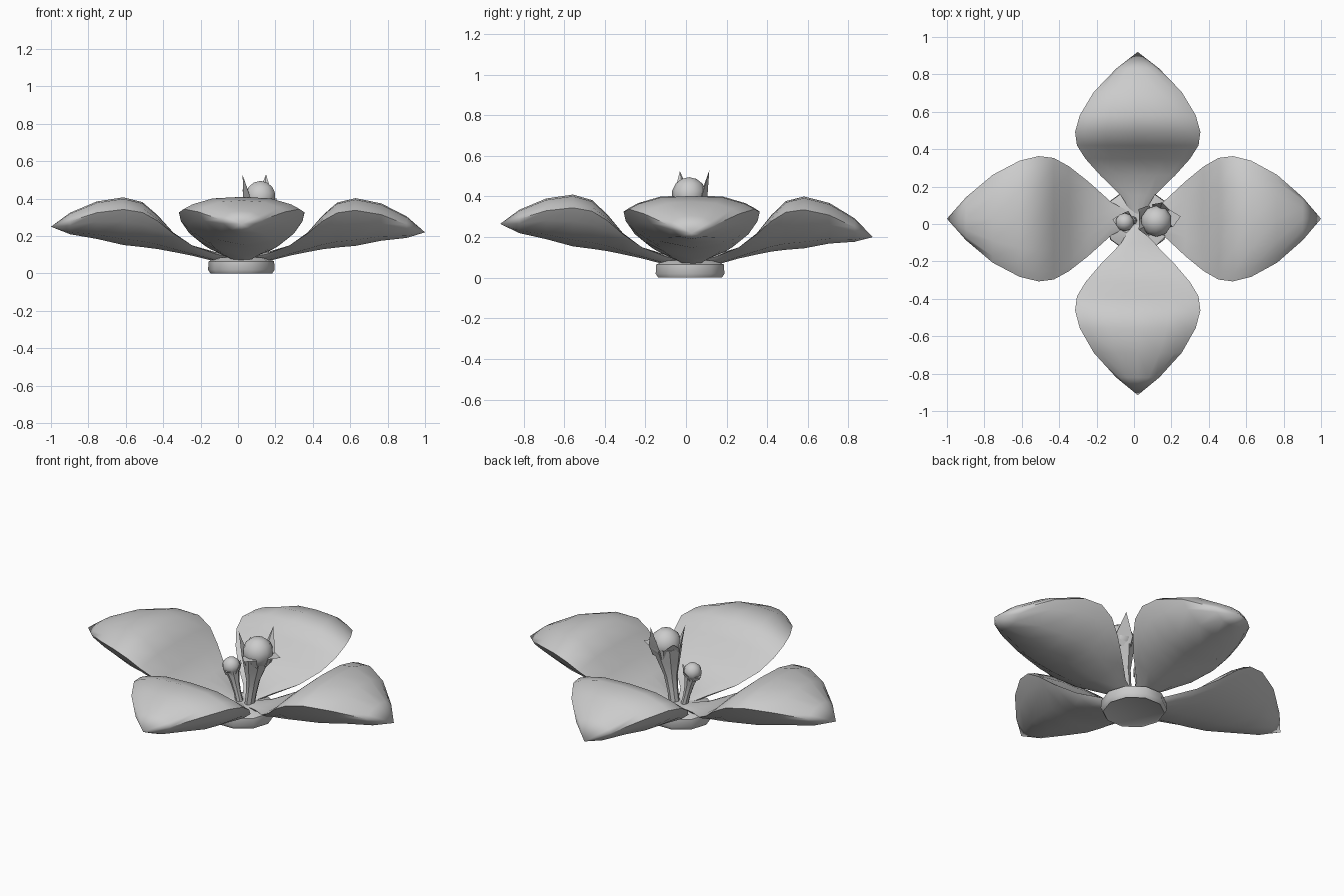
import bpy, bmesh, math
from mathutils import Vector, Matrix

if "Cube" in bpy.data.objects:
    bpy.data.objects.remove(bpy.data.objects["Cube"])


def finish(name, bm, angle=40):
    bmesh.ops.recalc_face_normals(bm, faces=bm.faces)
    me = bpy.data.meshes.new(name)
    bm.to_mesh(me)
    bm.free()
    ob = bpy.data.objects.new(name, me)
    bpy.context.collection.objects.link(ob)
    bpy.ops.object.select_all(action='DESELECT')
    ob.select_set(True)
    bpy.context.view_layer.objects.active = ob
    bpy.ops.object.shade_smooth_by_angle(angle=math.radians(angle))
    return ob


def loft(name, rings, tip=None, angle=40):
    """Skin closed rings, capping the ends or closing on a tip point."""
    bm = bmesh.new()
    loops = [[bm.verts.new(p) for p in ring] for ring in rings]
    n = len(loops[0])
    for a, b in zip(loops, loops[1:]):
        for i in range(n):
            j = (i + 1) % n
            bm.faces.new((a[i], a[j], b[j], b[i]))
    bm.faces.new(loops[0][::-1])
    if tip is None:
        bm.faces.new(loops[-1])
    else:
        t = bm.verts.new(tip)
        for i in range(n):
            bm.faces.new((loops[-1][i], loops[-1][(i + 1) % n], t))
    return finish(name, bm, angle)


def circle(c, r, n=8):
    return [(c[0] + r * math.cos(2 * math.pi * i / n),
             c[1] + r * math.sin(2 * math.pi * i / n), c[2]) for i in range(n)]


# Petals: distance, half width, rim height, upper middle, lower middle
STATIONS = [
    (.03, .03, .08, .09, .05),
    (.14, .09, .105, .115, .065),
    (.26, .20, .15, .15, .095),
    (.36, .28, .215, .22, .115),
    (.44, .325, .28, .31, .13),
    (.52, .335, .325, .38, .14),
    (.62, .31, .34, .405, .15),
    (.76, .235, .32, .38, .18),
    (.90, .115, .27, .315, .20),
]


def petal(name, angle, length, tip_z):
    rot = Matrix.Translation((.02, .028, 0)) @ Matrix.Rotation(math.radians(angle), 4, 'Z')
    rings = []
    for r, w, edge, top, bottom in STATIONS:
        shift = (tip_z - .235) * r ** 4
        ring = []
        for s in (-1, -.85, -.5, 0, .5, .85):
            ring.append((r * length, s * w, edge + (top - edge) * (1 - abs(s) ** 3) + shift))
        for s in (1, .85, .5, 0, -.5, -.85):
            ring.append((r * length, s * w, edge + (bottom - edge) * (1 - abs(s) ** 2.6) + shift))
        rings.append([rot @ Vector(p) for p in ring])
    loft(name, rings, rot @ Vector((length, 0, tip_z)), 60)


petal("petal_right", 0, .98, .22)
petal("petal_back", 90, .892, .20)
petal("petal_left", 180, 1.02, .25)
petal("petal_front", 270, .943, .265)

# Base of the flower
loft("flower_base", [circle((.018, .02, z), r, 10) for z, r in
                     ((0.005, .155), (0, .165), (.02, .178), (.065, .175), (.085, .13), (.09, .06))])


# Stems flaring up into the buds
def stem(name, bottom, top, radii):
    a, b = Vector(bottom), Vector(top)
    n = len(radii) - 1
    loft(name, [circle(a.lerp(b, i / n), r) for i, r in enumerate(radii)])


stem("large_stem", (.06, .02, .07), (.115, .015, .40), (.028, .03, .038, .062, .085))
stem("small_stem", (.00, .02, .07), (-.05, .01, .275), (.022, .02, .027, .045))


# Round buds
def bud(name, c, r):
    bm = bmesh.new()
    bmesh.ops.create_uvsphere(bm, u_segments=10, v_segments=7, radius=r,
                              matrix=Matrix.Translation(c))
    finish(name, bm, 60)


bud("large_bud", (.12, .015, .41), .085)
bud("small_bud", (-.05, .01, .285), .05)


# Pointed sepals around each bud
def sepal(name, centre, r, tip):
    c, tip = Vector(centre), Vector(tip)
    out = Vector((tip.x - c.x, tip.y - c.y, 0)).normalized()
    side = Vector((-out.y, out.x, 0))
    low = c + out * r * .75 - Vector((0, 0, r * .7))
    mid = c + out * r
    rings = [[low - side * r * .5, low + side * r * .5, low - out * r * .3],
             [mid - side * r * .6, mid + side * r * .6, mid - out * r * .3]]
    loft(name, rings, tip)


for i, t in enumerate([(.25, .04, .40), (.15, .115, .53), (.025, .08, .45),
                       (.025, -.03, .525), (.12, -.115, .40)]):
    sepal(f"large_sepal_{i}", (.12, .015, .40), .08, t)
for i, t in enumerate([(-.115, .025, .27), (-.03, .07, .30), (.01, .02, .32), (-.04, -.05, .27)]):
    sepal(f"small_sepal_{i}", (-.05, .01, .27), .042, t)
